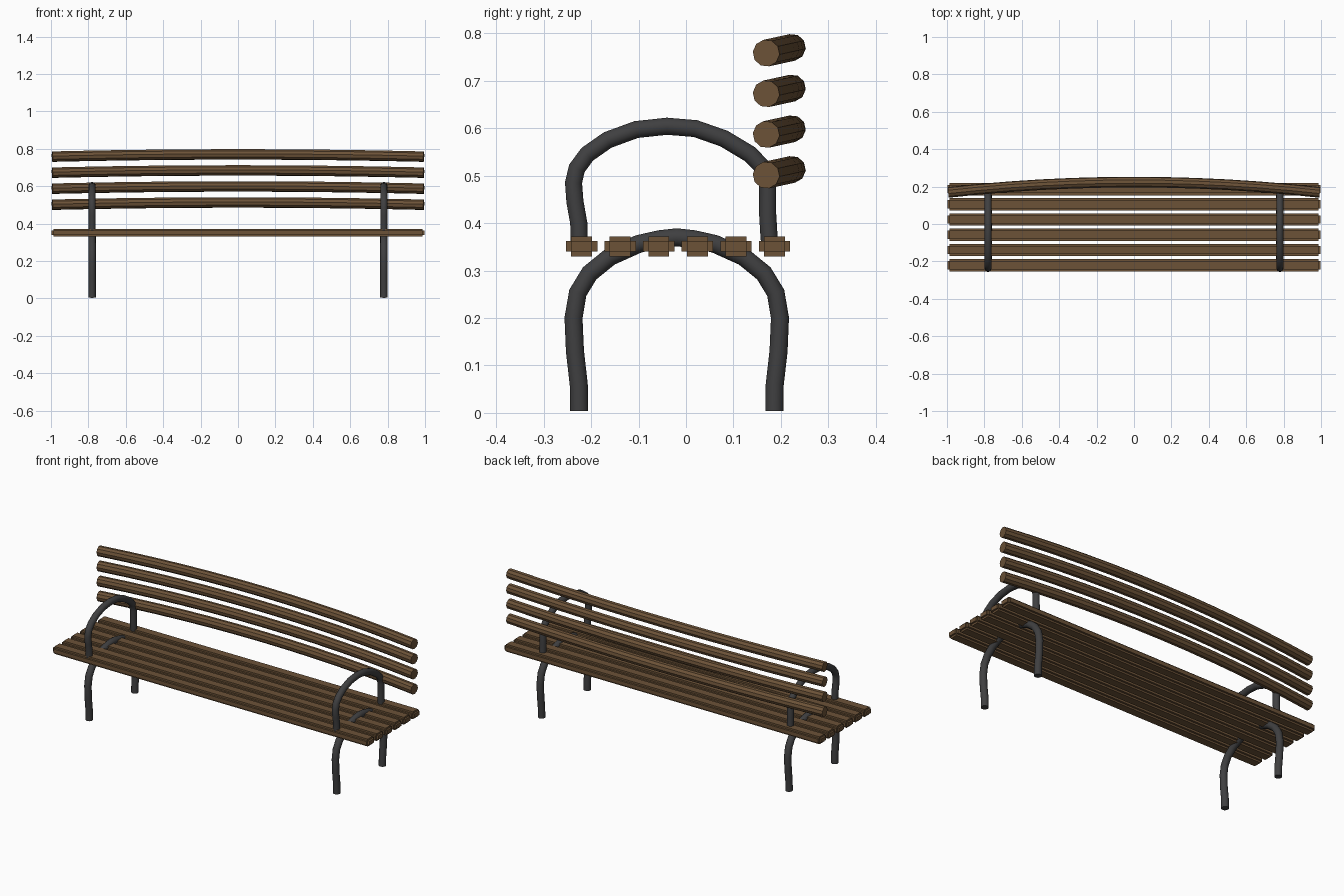
import bpy, bmesh, math
from mathutils import Vector

if "Cube" in bpy.data.objects:
    bpy.data.objects.remove(bpy.data.objects["Cube"])


def material(name, col):
    m = bpy.data.materials.new(name)
    m.diffuse_color = (*col, 1)
    m.use_nodes = True
    m.node_tree.nodes["Principled BSDF"].inputs["Base Color"].default_value = m.diffuse_color
    return m


WOOD = material("brown wood", (0.15, 0.085, 0.039))
IRON = material("dark iron", (0.05, 0.05, 0.052))


def finish(bm, name, mat, smooth=None):
    bmesh.ops.recalc_face_normals(bm, faces=bm.faces[:])
    me = bpy.data.meshes.new(name)
    bm.to_mesh(me)
    bm.free()
    me.materials.append(mat)
    ob = bpy.data.objects.new(name, me)
    bpy.context.collection.objects.link(ob)
    if smooth:
        bpy.ops.object.select_all(action='DESELECT')
        ob.select_set(True)
        bpy.context.view_layer.objects.active = ob
        bpy.ops.object.shade_smooth_by_angle(angle=math.radians(smooth))
    return ob


def sweep(name, path, normal, radius, sides, mat, smooth=None):
    """Round tube along a path lying in the plane with the given normal."""
    bm = bmesh.new()
    pts = [Vector(p) for p in path]
    n = Vector(normal).normalized()
    rings = []
    for i, p in enumerate(pts):
        t = (pts[min(i + 1, len(pts) - 1)] - pts[max(i - 1, 0)]).normalized()
        s = n.cross(t)
        rings.append([bm.verts.new(p + radius * (math.cos(a) * n + math.sin(a) * s))
                      for a in (2 * math.pi * k / sides for k in range(sides))])
    for r0, r1 in zip(rings, rings[1:]):
        for k in range(sides):
            j = (k + 1) % sides
            bm.faces.new((r0[k], r0[j], r1[j], r1[k]))
    bm.faces.new(rings[0])
    bm.faces.new(rings[-1])
    return finish(bm, name, mat, smooth)


# seat slats: bars with stepped (notched) edges all round
W, H, IY, IZ, IX = 0.033, 0.021, 0.011, 0.010, 0.01


def seat_slat(i, y):
    bm = bmesh.new()
    a, b = W - IY, H - IZ
    prof = [(a, H), (a, b), (W, b), (W, -b), (a, -b), (a, -H),
            (-a, -H), (-a, -b), (-W, -b), (-W, b), (-a, b), (-a, H)]
    xe = 0.997 - IX
    ends = [[bm.verts.new((x, y + p, 0.351 + q)) for p, q in prof] for x in (-xe, xe)]
    for k in range(12):
        j = (k + 1) % 12
        bm.faces.new((ends[0][k], ends[0][j], ends[1][j], ends[1][k]))
    # end caps, with the core pushed out to full length
    for ring, x in zip(ends, (-0.997, 0.997)):
        c = [ring[1], ring[4], ring[7], ring[10]]
        for q in ((0, 1, 10, 11), (1, 2, 3, 4), (4, 5, 6, 7), (7, 8, 9, 10)):
            bm.faces.new([ring[k] for k in q])
        tip = [bm.verts.new((x, v.co.y, v.co.z)) for v in c]
        for k in range(4):
            j = (k + 1) % 4
            bm.faces.new((c[k], c[j], tip[j], tip[k]))
        bm.faces.new(tip)
    finish(bm, f"seat_slat_{i}", WOOD)


for i in range(6):
    seat_slat(i + 1, -0.220 + i * 0.0813)

# curved round backrest rails, bowed backwards and slightly up
bow = Vector((0, 0.055, 0.012))
for i in range(4):
    base = Vector((0, 0.169, 0.501 + i * 0.0857))
    path = []
    for k in range(13):
        u = -1 + k / 6
        path.append(base + Vector((0.993 * u, 0, 0)) + bow * (1 - u * u))
    sweep(f"back_rail_{i + 1}", path, Vector((1, 0, 0)).cross(bow), 0.0285, 10, WOOD)

# bent iron tubes on both sides: leg arch and armrest hoop
half_leg = [(-0.225, 0.004), (-0.226, 0.06), (-0.234, 0.13), (-0.237, 0.20),
            (-0.228, 0.253), (-0.203, 0.294), (-0.160, 0.329), (-0.100, 0.356),
            (-0.055, 0.366)]
leg = half_leg + [(-0.0195, 0.370)] + [(-0.039 - y, z) for y, z in reversed(half_leg)]
arm = [(-0.225, 0.352), (-0.226, 0.40), (-0.234, 0.445), (-0.237, 0.485), (-0.230, 0.515),
       (-0.208, 0.545), (-0.165, 0.575), (-0.105, 0.597), (-0.04, 0.604),
       (0.02, 0.599), (0.08, 0.578), (0.135, 0.545), (0.164, 0.515),
       (0.172, 0.48), (0.172, 0.42), (0.175, 0.37), (0.177, 0.352)]
for side, x in (("left", -0.78), ("right", 0.78)):
    sweep(f"{side}_leg_arch", [(x, y, z) for y, z in leg], (1, 0, 0), 0.0195, 14, IRON, 40)
    sweep(f"{side}_armrest", [(x, y, z) for y, z in arm], (1, 0, 0), 0.0185, 14, IRON, 40)
